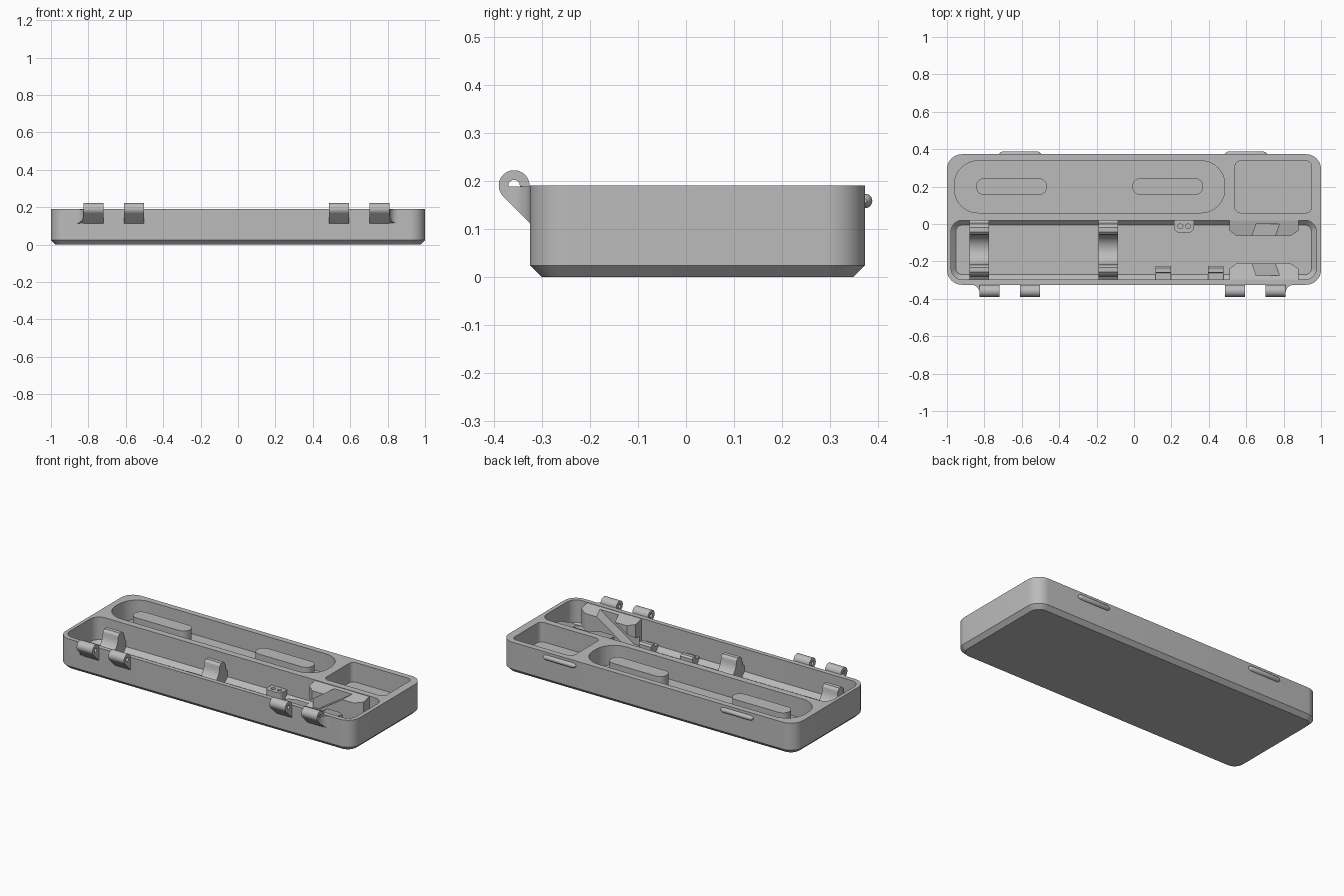
import bpy, bmesh
from math import sin, cos, pi, radians

cube = bpy.data.objects.get("Cube")
if cube:
    bpy.data.objects.remove(cube, do_unlink=True)

grey = bpy.data.materials.new("light_grey")
grey.use_nodes = True
GREY = (0.5, 0.5, 0.5, 1)
grey.diffuse_color = GREY
grey.node_tree.nodes["Principled BSDF"].inputs["Base Color"].default_value = GREY

TOP = 0.19      # rim height
MID = -0.1375   # centre line of the long compartment


def arc(cx, cy, r, a0, a1, n=10):
    return [(cx + r * cos(radians(a0 + (a1 - a0) * i / n)),
             cy + r * sin(radians(a0 + (a1 - a0) * i / n))) for i in range(n + 1)]


def rounded(x0, x1, y0, y1, r, inset=0.0):
    x0, x1, y0, y1, k = x0 + inset, x1 - inset, y0 + inset, y1 - inset, r - inset
    return (arc(x1 - k, y1 - k, k, 0, 90) + arc(x0 + k, y1 - k, k, 90, 180)
            + arc(x0 + k, y0 + k, k, 180, 270) + arc(x1 - k, y0 + k, k, 270, 360))


def loft(name, rings):
    """Closed solid through rings of 3D points."""
    bm = bmesh.new()
    loops = [[bm.verts.new(p) for p in ring] for ring in rings]
    n = len(loops[0])
    for a, b in zip(loops, loops[1:]):
        for i in range(n):
            bm.faces.new((a[i], a[(i + 1) % n], b[(i + 1) % n], b[i]))
    bm.faces.new(loops[0])
    bm.faces.new(loops[-1])
    bmesh.ops.recalc_face_normals(bm, faces=bm.faces)
    mesh = bpy.data.meshes.new(name)
    bm.to_mesh(mesh)
    bm.free()
    mesh.materials.append(grey)
    ob = bpy.data.objects.new(name, mesh)
    bpy.context.collection.objects.link(ob)
    return ob


def plan(outline, z):
    return [(x, y, z) for x, y in outline]


def prism_z(name, outline, z0, z1):
    return loft(name, [plan(outline, z0), plan(outline, z1)])


def prism_x(name, profile, x0, x1):
    return loft(name, [[(x, y, z) for y, z in profile] for x in (x0, x1)])


def prism_y(name, profile, y0, y1):
    return loft(name, [[(x, y, z) for x, z in profile] for y in (y0, y1)])


def cut(ob, cutter):
    mod = ob.modifiers.new("cut", "BOOLEAN")
    mod.operation, mod.solver, mod.object = "DIFFERENCE", "EXACT", cutter
    bpy.context.view_layer.objects.active = ob
    bpy.ops.object.modifier_apply(modifier=mod.name)
    bpy.data.objects.remove(cutter, do_unlink=True)


# Tray body with chamfered base
shell = (-1, 1, -0.325, 0.373, 0.08)
body = loft("tray_body", [plan(rounded(*shell, 0.024), 0),
                          plan(rounded(*shell), 0.024), plan(rounded(*shell), TOP)])

# Long front compartment
bay = (-0.978, 0.975, -0.297, 0.02, 0.06)
cut(body, loft("bay_cutter", [plan(rounded(*bay, 0.026), 0.025),
                              plan(rounded(*bay), 0.051), plan(rounded(*bay), 0.3)]))

# Rear pockets
FLOOR = 0.07
for x0, x1, r in ((-0.96, 0.485, 0.125), (0.54, 0.95, 0.03)):
    cut(body, prism_z("pocket_cutter", rounded(x0, x1, 0.06, 0.337, r), FLOOR, 0.3))

# Raised islands in the long pocket
for side, x0 in (("right", -0.845), ("left", -0.01)):
    prism_z("pocket_island_" + side, rounded(x0, x0 + 0.38, 0.155, 0.245, 0.0449),
            FLOOR - 0.01, 0.17)

# Curved cradles across the compartment
half = ([(0.025, 0.02), (0.025, 0.12), (0.01, 0.145)]
        + arc(-0.022, 0.14, 0.018, 90, 130, 4))
half = [(0.025, 0.02), (0.025, 0.085), (0.005, 0.1), (-0.005, 0.145),
        (-0.018, 0.157), (-0.042, 0.157), (-0.055, 0.145)]
cradle = (half + arc(MID, 0.135, 0.08, 0, -180, 16)
          + [(2 * MID - y, z) for y, z in reversed(half)])
for side, x0 in (("right", -0.88), ("middle", -0.19)):
    prism_x("cradle_" + side, cradle, x0, x0 + 0.105)

# Socket block with two holes
socket = prism_z("socket_block", rounded(0.215, 0.32, -0.045, 0.05, 0.025), 0.02, 0.08)
for x in (0.248, 0.29):
    cut(socket, prism_z("hole_cutter", arc(x, -0.012, 0.013, 0, 345, 23), 0.045, 0.1))

# Small stepped stops by the front wall
stop = [(-0.305, 0.02), (-0.305, 0.06), (-0.262, 0.06), (-0.258, 0.08),
        (-0.236, 0.08), (-0.225, 0.07), (-0.225, 0.02)]
for side, x0 in (("right", 0.115), ("left", 0.395)):
    prism_x("stop_" + side, stop, x0, x0 + 0.083)

# Pair of grip blocks with a slanted slot
grip = [(0.51, -0.305), (0.51, -0.24), (0.55, -0.21),
        (0.835, -0.21), (0.88, -0.24), (0.88, -0.305)]
slot = [(0.42, 0.03), (0.757, 0.25), (0.882, 0.25), (0.545, 0.03)]
for side, flip in (("front", 1), ("rear", -1)):
    def place(y):
        return MID + flip * (y - MID)
    block = loft("grip_block_" + side, [
        [(x, place(y), 0.02) for x, y in grip],
        [(x, place(y), 0.189 - 0.25 * max(0, y + 0.297)) for x, y in grip]])
    cut(block, prism_y("slot_cutter", slot, place(-0.275), place(-0.19)))

# Hinge knuckles with pin holes
HY, HR = -0.358, 0.032
knuckle = (arc(HY, TOP, HR, 225, 0, 24)
           + [(-0.315, TOP - 0.002), (-0.315, 0.112), (-0.325, 0.112)])
for i, x0 in enumerate((-0.825, -0.61, 0.487, 0.703)):
    hinge = prism_x("hinge_knuckle_%d" % (i + 1), knuckle, x0, x0 + 0.107)
    cut(hinge, prism_x("pin_cutter", arc(HY, TOP, 0.012, 0, 345, 23), x0 - 0.1, x0 + 0.2))

# Concave flares beside the outer knuckles
for side, x, s in (("right", -0.825, -1), ("left", 0.81, 1)):
    curve = arc(0.045, -0.37, 0.045, 90, 180, 8)
    flare = [(x + s * u, y) for u, y in curve + [(-0.005, -0.37), (-0.005, -0.318),
                                                  (0.045, -0.318)]]
    loft("hinge_flare_" + side, [
        [(px, py, 0.112 + max(0, -0.325 - py)) for px, py in flare],
        plan(flare, TOP - 0.002)])

# Latch ridges on the back wall
for side, x0, x1 in (("right", -0.72, -0.498), ("left", 0.487, 0.71)):
    steps = [(x0, 0.004), (x0 + 0.006, 0.01), (x0 + 0.018, 0.015),
             (x1 - 0.018, 0.015), (x1 - 0.006, 0.01), (x1, 0.004)]
    loft("latch_ridge_" + side, [[(x, y, z) for y, z in arc(0.373, 0.158, r, 0, 345, 23)]
                                 for x, r in steps])

# Smooth curved walls, keep hard edges
bpy.ops.object.select_all(action="DESELECT")
for ob in bpy.context.collection.objects:
    if ob.type == "MESH":
        ob.select_set(True)
        bpy.context.view_layer.objects.active = ob
bpy.ops.object.shade_smooth_by_angle(angle=radians(30))
